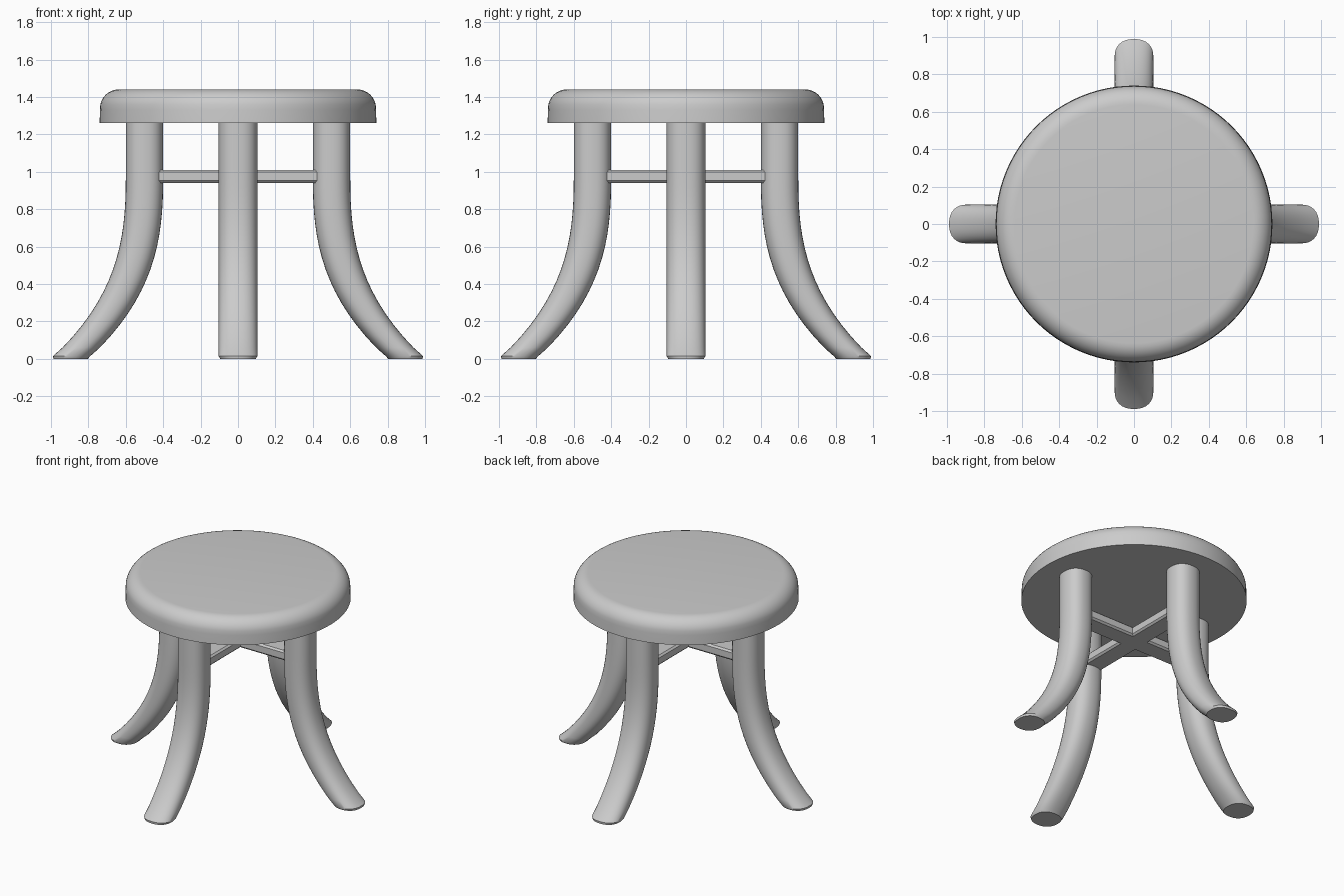
import bpy, bmesh, math

if "Cube" in bpy.data.objects:
    bpy.data.objects.remove(bpy.data.objects["Cube"])

mat = bpy.data.materials.new("light grey")
mat.diffuse_color = (0.6, 0.6, 0.6, 1)
mat.use_nodes = True
mat.node_tree.nodes["Principled BSDF"].inputs["Base Color"].default_value = mat.diffuse_color


def loft(name, rings, angle=40):
    """Skin a list of closed rings and cap both ends."""
    bm = bmesh.new()
    loops = [[bm.verts.new(p) for p in r] for r in rings]
    n = len(rings[0])
    for a, b in zip(loops, loops[1:]):
        for i in range(n):
            j = (i + 1) % n
            bm.faces.new((a[i], a[j], b[j], b[i]))
    bm.faces.new(loops[0][::-1])
    bm.faces.new(loops[-1])
    bmesh.ops.recalc_face_normals(bm, faces=bm.faces)
    me = bpy.data.meshes.new(name)
    bm.to_mesh(me)
    bm.free()
    me.materials.append(mat)
    ob = bpy.data.objects.new(name, me)
    bpy.context.collection.objects.link(ob)
    bpy.ops.object.select_all(action='DESELECT')
    ob.select_set(True)
    bpy.context.view_layer.objects.active = ob
    bpy.ops.object.shade_smooth_by_angle(angle=math.radians(angle))
    return ob


# Round seat with a softly rounded upper edge
N = 96
profile = [(0.74, 1.26), (0.738, 1.33)]
for k in range(1, 9):
    a = math.radians(90 * k / 8)
    profile.append((0.638 + 0.1 * math.cos(a), 1.34 + 0.1 * math.sin(a)))
loft("seat", [[(r * math.cos(2 * math.pi * i / N), r * math.sin(2 * math.pi * i / N), z)
               for i in range(N)] for r, z in profile])


# Splayed legs: a constant, slightly squared round section that sweeps outward
def section(cx, z, s=1.0, n=32, e=2 / 2.35):
    pts = []
    for i in range(n):
        c, d = math.cos(2 * math.pi * i / n), math.sin(2 * math.pi * i / n)
        pts.append((cx + s * 0.1 * math.copysign(abs(c) ** e, c),
                    s * 0.104 * math.copysign(abs(d) ** e, d), z))
    return pts


def leg_x(z):
    return 0.5 + 0.4 * max(0.0, 1 - z) ** 2.72


heights = [0.015] + [0.06 * k for k in range(1, 18)] + [1.27]
rings = [section(0.895, 0.0, 0.92)] + [section(leg_x(z) + (0.005 if z < 0.02 else 0), z) for z in heights]
for k, side in enumerate(("right", "back", "left", "front")):
    leg = loft(side + "_leg", rings)
    leg.rotation_euler.z = k * math.pi / 2

# Crossed stretchers: one plus-shaped plate with bevelled edges
L, W = 0.48, 0.072


def cross(inset, z):
    w = W - inset
    quarter = [(L, -w), (L, w), (w, w)]
    pts = []
    for k in range(4):
        c, s = round(math.cos(k * math.pi / 2)), round(math.sin(k * math.pi / 2))
        pts += [(x * c - y * s, x * s + y * c, z) for x, y in quarter]
    return pts


loft("cross_stretcher", [cross(0.012, 0.94), cross(0, 0.952), cross(0, 0.998), cross(0.012, 1.01)], 30)
